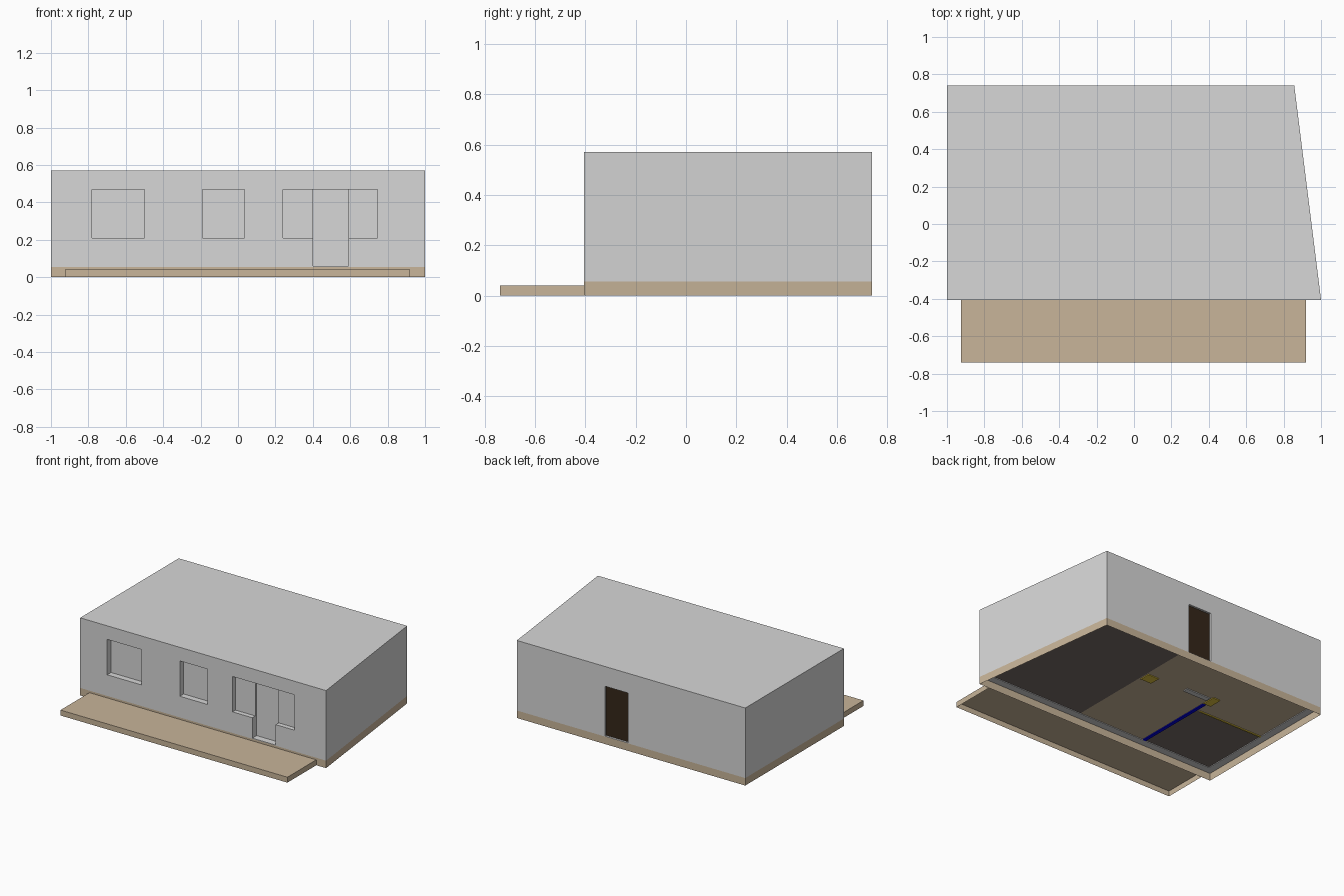
import bpy, bmesh

if "Cube" in bpy.data.objects:
    bpy.data.objects.remove(bpy.data.objects["Cube"])

def mat(name, r, g, b):
    m = bpy.data.materials.new(name)
    m.diffuse_color = (r, g, b, 1)
    m.use_nodes = True
    m.node_tree.nodes["Principled BSDF"].inputs["Base Color"].default_value = m.diffuse_color
    return m

WALL = mat("wall_grey", .68, .68, .68)
TAN = mat("tan_stone", .58, .46, .32)
DARK = mat("dark_floor", .19, .155, .14)
DOOR = mat("door_brown", .035, .02, .01)
BLUE = mat("blue", 0, 0, .75)
YELLOW = mat("yellow", .75, .55, .05)

def prism(name, outline, z0, z1, material, bottom=True, top=True, skip=()):
    """Extruded outline; caps and chosen sides can be left open."""
    bm = bmesh.new()
    lo = [bm.verts.new((x, y, z0)) for x, y in outline]
    hi = [bm.verts.new((x, y, z1)) for x, y in outline]
    n = len(outline)
    for i in range(n):
        if i not in skip:
            j = (i + 1) % n
            bm.faces.new((lo[i], lo[j], hi[j], hi[i]))
    if bottom:
        bm.faces.new(lo[::-1])
    if top:
        bm.faces.new(hi)
    me = bpy.data.meshes.new(name)
    bm.to_mesh(me)
    bm.free()
    me.materials.append(material)
    ob = bpy.data.objects.new(name, me)
    bpy.context.collection.objects.link(ob)
    return ob

def box(name, x0, x1, y0, y1, z0, z1, material, **kw):
    return prism(name, [(x0, y0), (x1, y0), (x1, y1), (x0, y1)], z0, z1, material, **kw)

FRONT, BACK, H, BASE = -.405, .74, .57, .055
outer = [(-1, FRONT), (1, FRONT), (.857, BACK), (-1, BACK)]
inner = [(-.945, FRONT + .055), (.938, FRONT + .055), (.808, BACK - .055), (-.945, BACK - .055)]

# house body, hollow from below
body = prism("house_walls", outer, BASE, H, WALL)
cutters = [prism("room_cutter", inner, -.1, H - .05, WALL)]

# front openings: x0, x1, z0, z1, pane depth
openings = {
    "left_window": (-.78, -.50, .21, .47, .045),
    "middle_window": (-.19, .035, .21, .47, .045),
    "wide_window_left": (.24, .40, .21, .47, .035),
    "front_door": (.40, .59, .06, .47, .05),
    "wide_window_right": (.59, .745, .21, .47, .035),
}
for x0, x1, z0, z1 in ((-.78, -.50, .21, .47), (-.19, .035, .21, .47),
                       (.24, .745, .21, .47), (.40, .59, .06, .3)):
    cutters.append(box("opening_cutter", x0, x1, FRONT - .1, FRONT + .08, z0, z1, WALL))
cutters.append(box("back_door_cutter", -.046, .142, BACK - .08, BACK + .1, BASE + .003, .425, WALL))

for c in cutters:
    m = body.modifiers.new("cut", "BOOLEAN")
    m.operation = "DIFFERENCE"
    m.solver = "EXACT"
    m.object = c
    c.hide_render = True
    c.hide_viewport = False
    c.display_type = "WIRE"

# bake the cuts and remove the cutters
bpy.context.view_layer.update()
dg = bpy.context.evaluated_depsgraph_get()
baked = bpy.data.meshes.new_from_object(body.evaluated_get(dg))
body.modifiers.clear()
body.data = baked
for c in cutters:
    bpy.data.objects.remove(c)

# panes set back in the openings
for name, (x0, x1, z0, z1, d) in openings.items():
    box(name, x0, x1, FRONT + d, FRONT + d + .02, z0, z1, WALL)
box("back_door", -.046, .142, BACK - .04, BACK - .015, BASE + .003, .425, DOOR)

# plinth skirt and terrace, open underneath
prism("plinth", outer, 0, BASE, TAN, bottom=False, top=False)
box("terrace", -.925, .92, -.74, FRONT, 0, .04, TAN, bottom=False, skip=(2,))

# floors
prism("right_room_floor", [(.17, -.35), (.938, -.35), (.808, .685), (.17, .685)], .06, .068, DARK)
box("front_left_room_floor", -.945, -.39, -.35, .18, .06, .068, DARK)
box("hall_floor", -.39, .17, -.35, .685, .06, .068, TAN)
box("back_left_room_floor", -.945, -.39, .18, .685, .06, .068, TAN)

# partition wall footings visible from below
box("blue_partition", -.395, -.37, -.35, .27, .054, .06, BLUE)
box("yellow_partition", -.945, -.42, .175, .187, .054, .06, YELLOW)
box("yellow_post", -.43, -.37, .28, .38, .054, .06, YELLOW)
box("yellow_hall_post", .07, .16, .26, .34, .054, .06, YELLOW)
box("grey_partition", -.36, -.16, .32, .36, .054, .06, WALL)
